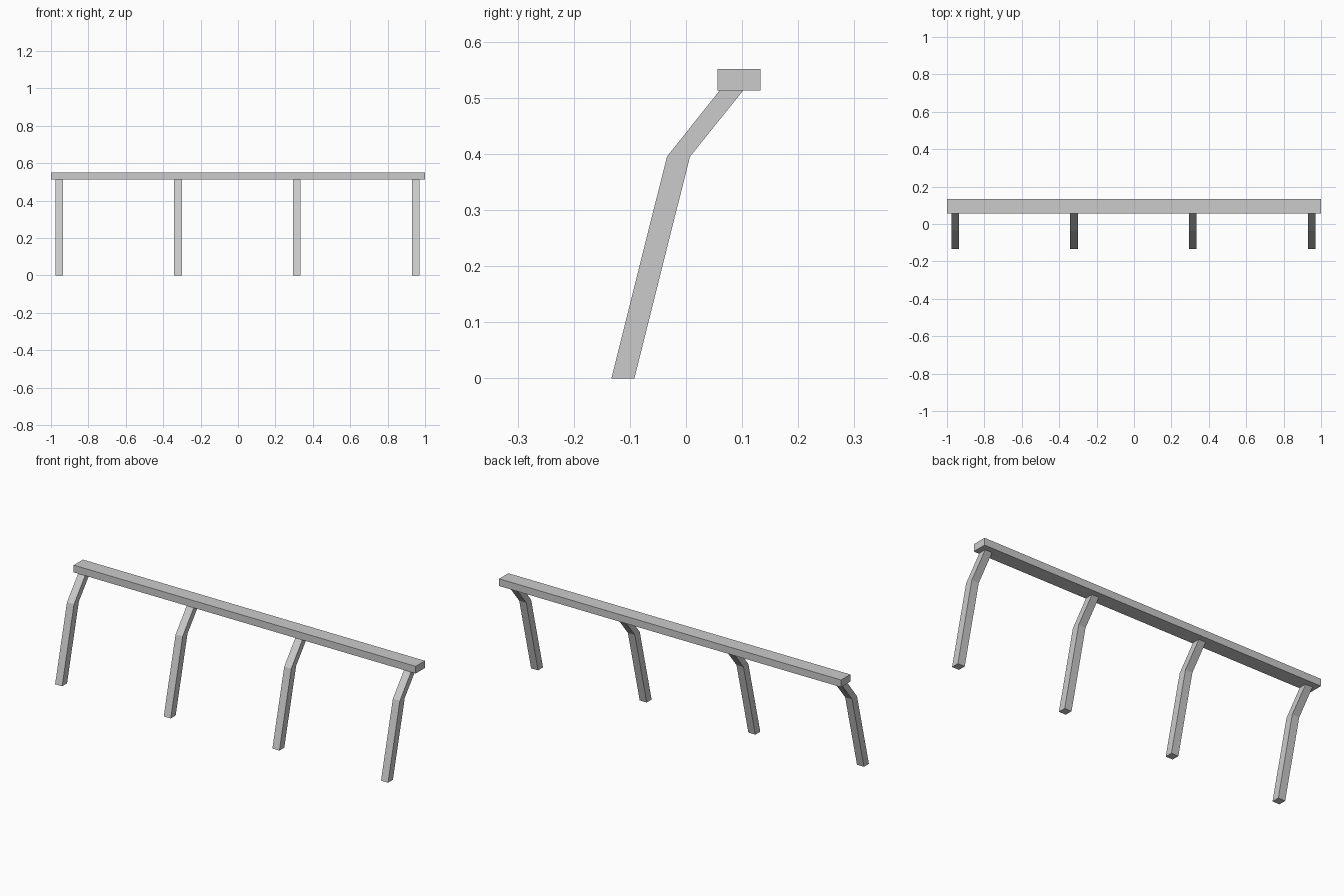
import bpy, bmesh

if "Cube" in bpy.data.objects:
    bpy.data.objects.remove(bpy.data.objects["Cube"])


def extrude_profile(name, profile, x0, x1):
    """Extrude a closed (y, z) outline along x."""
    bm = bmesh.new()
    face = bm.faces.new([bm.verts.new((x0, y, z)) for y, z in profile])
    result = bmesh.ops.extrude_face_region(bm, geom=[face])
    moved = [v for v in result["geom"] if isinstance(v, bmesh.types.BMVert)]
    bmesh.ops.translate(bm, verts=moved, vec=(x1 - x0, 0, 0))
    bmesh.ops.recalc_face_normals(bm, faces=bm.faces)
    mesh = bpy.data.meshes.new(name)
    bm.to_mesh(mesh)
    bm.free()
    obj = bpy.data.objects.new(name, mesh)
    bpy.context.collection.objects.link(obj)
    return obj


# Long top rail
extrude_profile("top_rail", [(0.056, 0.513), (0.133, 0.513),
                             (0.133, 0.551), (0.056, 0.551)], -1.0, 1.0)

# Four bent posts, evenly spaced under the rail
post_profile = [(-0.133, 0), (-0.092, 0), (0.007, 0.395), (0.102, 0.513),
                (0.060, 0.513), (-0.034, 0.395)]
first_x, spacing, half_width = -0.956, 0.6353, 0.0205
for i in range(4):
    x = first_x + i * spacing
    extrude_profile(f"bent_post_{i + 1}", post_profile, x - half_width, x + half_width)
